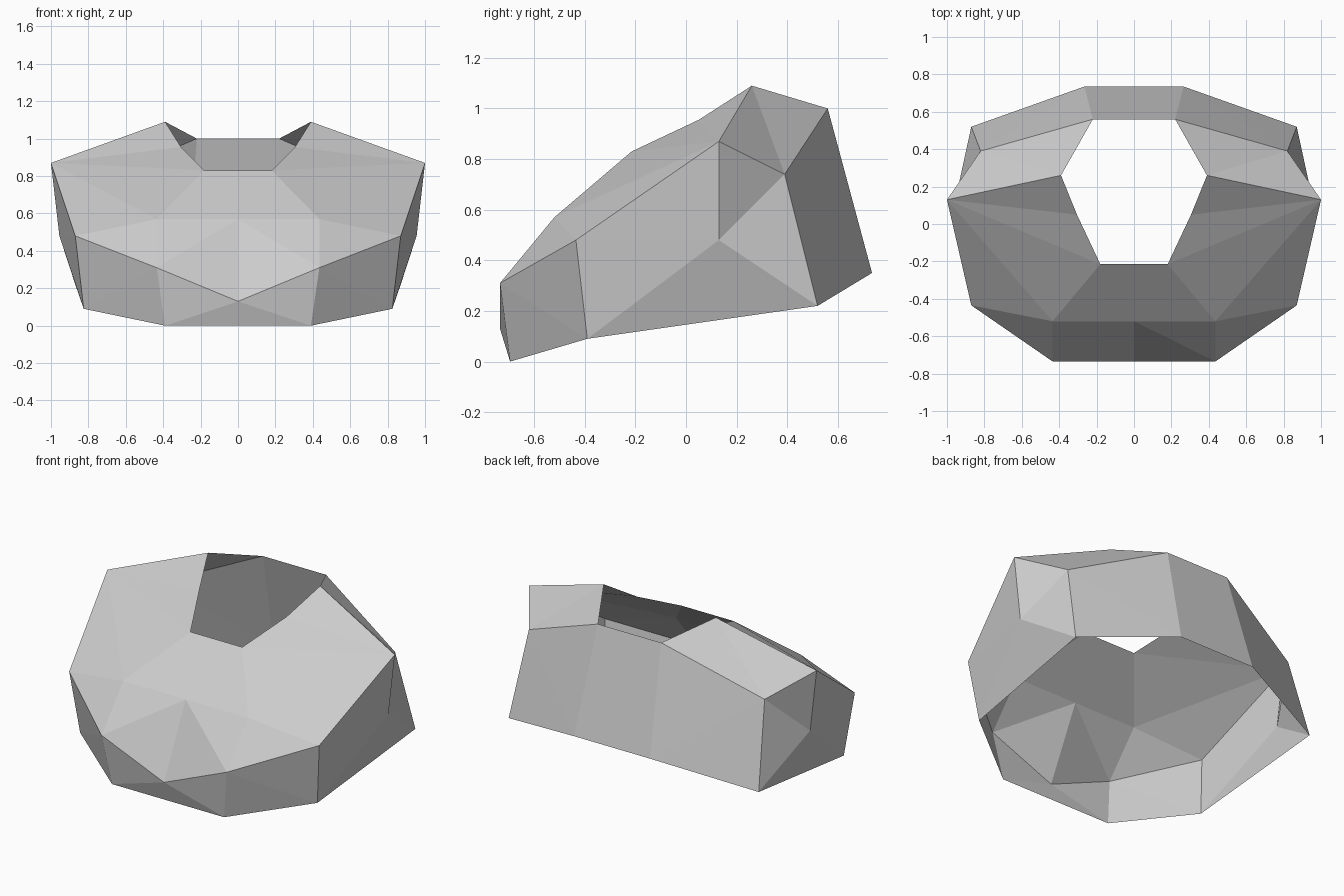
import bpy, bmesh
from mathutils import Vector

cube = bpy.data.objects.get("Cube")
if cube:
    bpy.data.objects.remove(cube, do_unlink=True)

grey = bpy.data.materials.new("plain grey")
grey.use_nodes = True
colour = (0.6, 0.6, 0.6, 1)
grey.diffuse_color = colour
grey.node_tree.nodes["Principled BSDF"].inputs["Base Color"].default_value = colour

# Corners of the left half; the rest is mirrored
P = {
    # lower rim
    "low_mid": (0, -0.695, 0), "low_front": (0.39, -0.695, 0),
    "low_corner": (0.825, -0.39, 0.09), "low_side": (0.87, 0.52, 0.22),
    "low_back": (0.265, 0.735, 0.35), "low_back_mid": (0, 0.735, 0.35),
    # crease round the widest part
    "chin": (0, -0.735, 0.13), "brow": (0.435, -0.735, 0.31),
    "corner": (0.87, -0.435, 0.48), "peak": (1, 0.13, 0.87),
    "dent": (0.955, 0.13, 0.48), "rear": (0.82, 0.39, 0.74),
    # dome
    "nose": (0, -0.52, 0.57), "cheek": (0.435, -0.52, 0.57),
    # top opening
    "open_mid": (0, -0.215, 0.83), "open_front": (0.18, -0.215, 0.83),
    "open_side": (0.305, 0.05, 0.955), "open_tip": (0.39, 0.26, 1.09),
    "open_back": (0.22, 0.56, 1.0), "open_back_mid": (0, 0.56, 1.0),
}
CENTRE = Vector((0, 0, 0.4))


def panel(name, faces):
    """Half shell from named corners, faced outward and mirrored across x."""
    bm = bmesh.new()
    verts = {}
    for line in faces:
        keys = line.split()
        for k in keys:
            if k not in verts:
                verts[k] = bm.verts.new(P[k])
        face = bm.faces.new([verts[k] for k in keys])
        face.normal_update()
        if face.normal.dot(face.calc_center_median() - CENTRE) < 0:
            face.normal_flip()
    mesh = bpy.data.meshes.new(name)
    bm.to_mesh(mesh)
    bm.free()
    mesh.materials.append(grey)
    obj = bpy.data.objects.new(name, mesh)
    bpy.context.collection.objects.link(obj)
    mirror = obj.modifiers.new("mirror", "MIRROR")
    mirror.use_clip = True
    return obj


# Sloping top with the opening
panel("dome", [
    "chin brow nose",
    "nose brow cheek",
    "cheek brow corner",
    "cheek corner peak",
    "nose cheek open_front open_mid",
    "cheek peak open_front",
    "open_front peak open_side",
    "open_side peak open_tip",
])

# Wall below the crease at the front
panel("front_wall", [
    "low_mid low_front chin",
    "low_front brow chin",
    "low_front low_corner brow",
    "low_corner corner brow",
])

# Sides with the dented rear corner
panel("side_wall", [
    "low_corner dent corner",
    "dent peak corner",
    "low_corner low_side dent",
    "dent rear peak",
    "dent low_side rear",
])

# Shoulders and back wall
panel("back_wall", [
    "peak rear open_tip",
    "rear open_back open_tip",
    "rear low_side low_back",
    "rear low_back open_back",
    "open_back low_back low_back_mid open_back_mid",
])
